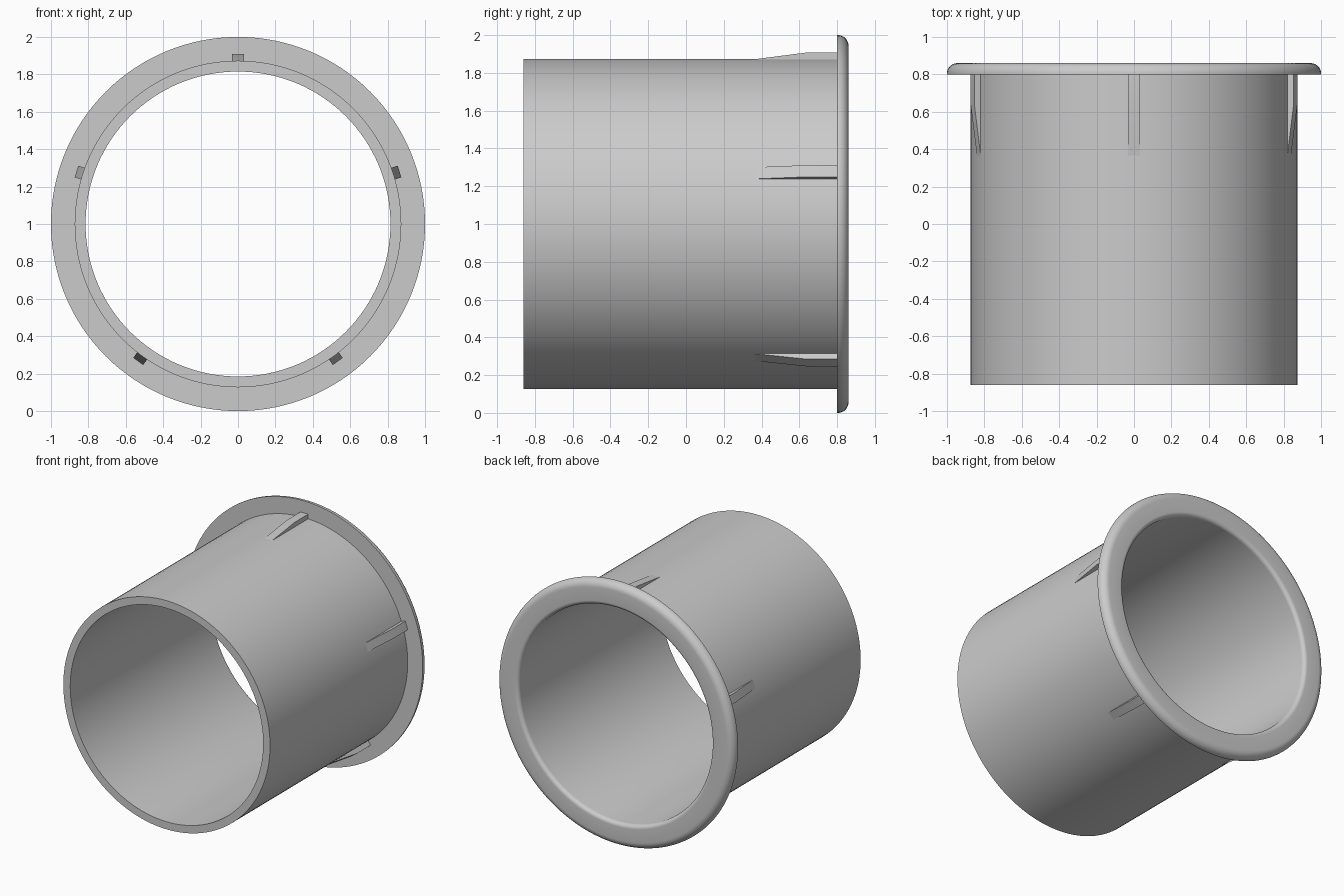
import bpy, bmesh
from math import pi, sin, cos, radians
from mathutils import Matrix, Vector

cube = bpy.data.objects.get("Cube")
if cube:
    bpy.data.objects.remove(cube, do_unlink=True)

INNER, OUTER, RIM = 0.815, 0.873, 1.0
FRONT, SHOULDER, BACK = -0.86, 0.80, 0.86
CENTRE = Vector((0, 0, 1))

grey = bpy.data.materials.new("plain grey")
grey.use_nodes = True
colour = (0.6, 0.6, 0.6, 1)
grey.diffuse_color = colour
grey.node_tree.nodes["Principled BSDF"].inputs["Base Color"].default_value = colour


def finish(bm, name):
    bmesh.ops.recalc_face_normals(bm, faces=bm.faces)
    mesh = bpy.data.meshes.new(name)
    bm.to_mesh(mesh)
    bm.free()
    mesh.materials.append(grey)
    obj = bpy.data.objects.new(name, mesh)
    bpy.context.collection.objects.link(obj)
    bpy.ops.object.select_all(action='DESELECT')
    obj.select_set(True)
    bpy.context.view_layer.objects.active = obj
    bpy.ops.object.shade_smooth_by_angle(angle=radians(30))
    return obj


def arc(r, y, size, start, end, steps=8):
    """Points (radius, y) on a fillet around a centre."""
    angles = [start + (end - start) * i / steps for i in range(steps + 1)]
    return [(r + size * cos(a), y + size * sin(a)) for a in angles]


# Flanged sleeve: closed wall profile turned around the y axis
profile = [(INNER, FRONT), (OUTER, FRONT), (OUTER, SHOULDER), (RIM, SHOULDER)]
profile += arc(RIM - 0.055, BACK - 0.055, 0.055, 0, pi / 2)
profile += arc(INNER + 0.03, BACK - 0.03, 0.03, pi / 2, pi)
bm = bmesh.new()
verts = [bm.verts.new((0, y, 1 + r)) for r, y in profile]
edges = [bm.edges.new((v, verts[i - 1])) for i, v in enumerate(verts)]
bmesh.ops.spin(bm, geom=verts + edges, cent=CENTRE, axis=(0, 1, 0),
               angle=2 * pi, steps=128, use_merge=True)
bmesh.ops.remove_doubles(bm, verts=bm.verts, dist=0.0001)
finish(bm, "flanged_sleeve")

# Five ramped grip ribs under the flange
rib_side = [(0.84, 0.33), (0.868, 0.33), (0.908, 0.64),
            (0.908, SHOULDER + 0.01), (0.84, SHOULDER + 0.01)]
for k in range(5):
    bm = bmesh.new()
    face = bm.faces.new([bm.verts.new((-0.0325, y, r)) for r, y in rib_side])
    side = bmesh.ops.extrude_face_region(bm, geom=[face])["geom"]
    bmesh.ops.translate(bm, vec=(0.065, 0, 0),
                        verts=[g for g in side if isinstance(g, bmesh.types.BMVert)])
    turn = Matrix.Translation(CENTRE) @ Matrix.Rotation(2 * pi * k / 5, 4, 'Y')
    bmesh.ops.transform(bm, matrix=turn, verts=bm.verts)
    finish(bm, f"grip_rib_{k + 1}")
